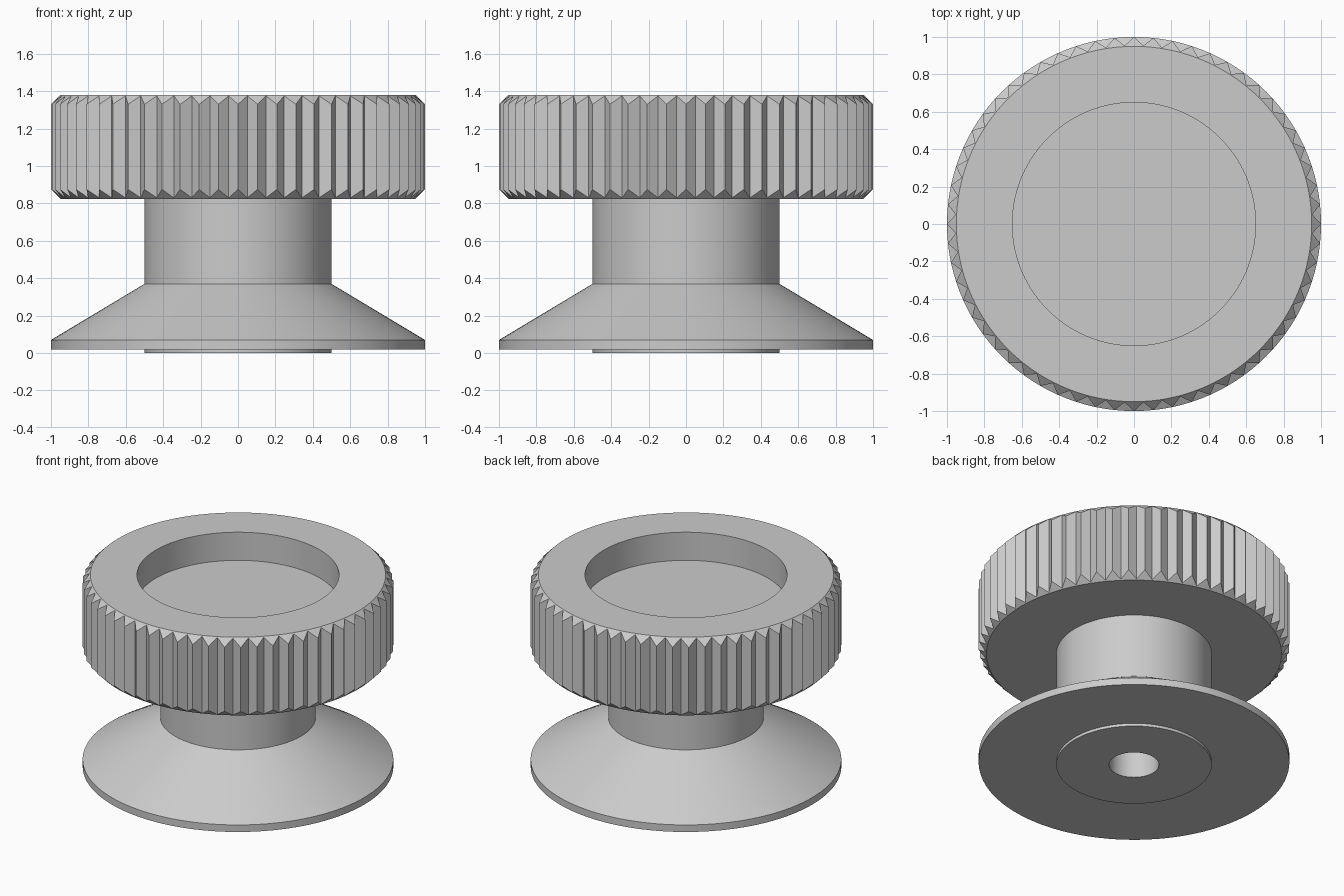
import bpy
import bmesh
from math import cos, sin, tau, radians

cube = bpy.data.objects.get("Cube")
if cube:
    bpy.data.objects.remove(cube, do_unlink=True)

grey = bpy.data.materials.new("plain grey")
grey.use_nodes = True
GREY = (0.6, 0.6, 0.6, 1)
grey.diffuse_color = GREY
grey.node_tree.nodes["Principled BSDF"].inputs["Base Color"].default_value = GREY

SEGMENTS = 120          # two per knurl tooth
TIP, GROOVE, RIM = 1.0, 0.955, 0.95
HEAD_LOW, HEAD_TOP = 0.825, 1.38


def lathe(name, rings, smooth_angle, closed=False):
    """Loft rings; each ring is a function of the segment index giving (radius, z)."""
    bm = bmesh.new()
    loops = []
    for ring in rings:
        loop = []
        for i in range(SEGMENTS):
            r, z = ring(i)
            a = tau * i / SEGMENTS
            loop.append(bm.verts.new((r * cos(a), r * sin(a), z)))
        loops.append(loop)
    for low, high in zip(loops, loops[1:]):
        for i in range(SEGMENTS):
            j = (i + 1) % SEGMENTS
            bm.faces.new((low[i], low[j], high[j], high[i]))
    bm.faces.new(loops[0])
    bm.faces.new(loops[-1])
    bmesh.ops.recalc_face_normals(bm, faces=bm.faces)
    mesh = bpy.data.meshes.new(name)
    bm.to_mesh(mesh)
    bm.free()
    mesh.materials.append(grey)
    obj = bpy.data.objects.new(name, mesh)
    bpy.context.collection.objects.link(obj)
    bpy.ops.object.select_all(action="DESELECT")
    obj.select_set(True)
    bpy.context.view_layer.objects.active = obj
    bpy.ops.object.shade_smooth_by_angle(angle=radians(smooth_angle))
    return obj


def circle(r, z):
    return lambda i: (r, z)


def knurl(z, side):
    """Toothed ring whose points lie on the 45 degree chamfer cone."""
    def ring(i):
        r = GROOVE if i % 2 else TIP
        return r, z + side * (r - RIM)
    return ring


# Knurled head with chamfered rims and a round recess in the top
lathe("knurled_head", [
    circle(RIM, HEAD_LOW), knurl(HEAD_LOW, 1),
    knurl(HEAD_TOP, -1), circle(RIM, HEAD_TOP),
    circle(0.65, HEAD_TOP), circle(0.65, 1.18)], 20)

# Neck, conical flange and foot boss with a blind bore underneath
lathe("flanged_base", [
    circle(0.16, 0.8), circle(0.16, 0), circle(0.5, 0), circle(0.5, 0.02),
    circle(1, 0.02), circle(1, 0.07), circle(0.5, 0.37),
    circle(0.5, HEAD_LOW)], 20)
